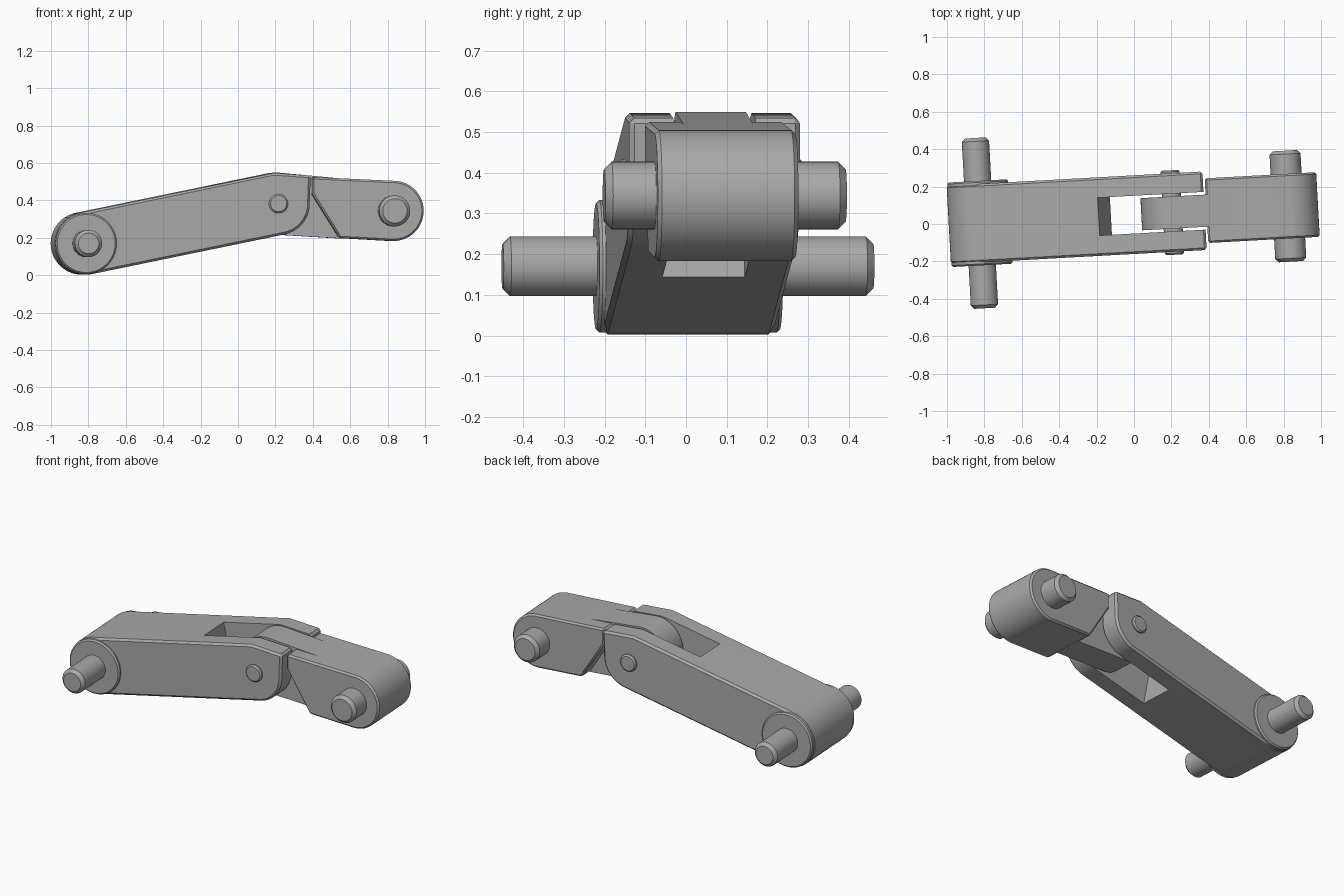
import bpy, bmesh
from math import cos, sin, radians

if "Cube" in bpy.data.objects:
    bpy.data.objects.remove(bpy.data.objects["Cube"])

TURN = 0.055               # whole assembly is turned slightly about z
REAR = (-0.825, 0.17)      # pin centres in the x-z plane
HINGE = (0.205, 0.383)
TIP = (0.824, 0.344)

steel = bpy.data.materials.new("grey steel")
steel.use_nodes = True
GREY = (0.4, 0.4, 0.4, 1)
steel.diffuse_color = GREY
steel.node_tree.nodes["Principled BSDF"].inputs["Base Color"].default_value = GREY


def arc(centre, r, start, end, n=24):
    """Points along an arc, angles in degrees."""
    angles = [radians(start + (end - start) * i / n) for i in range(n + 1)]
    return [(centre[0] + r * cos(a), centre[1] + r * sin(a)) for a in angles]


def activate(ob):
    bpy.ops.object.select_all(action='DESELECT')
    ob.select_set(True)
    bpy.context.view_layer.objects.active = ob


def plate(name, outline, half, bevel=0.0):
    """Extrude an x-z outline across y and chamfer its rims."""
    bm = bmesh.new()
    face = bm.faces.new([bm.verts.new((x, -half, z)) for x, z in outline])
    side = bmesh.ops.extrude_face_region(bm, geom=[face])
    verts = [g for g in side["geom"] if isinstance(g, bmesh.types.BMVert)]
    bmesh.ops.translate(bm, verts=verts, vec=(0, 2 * half, 0))
    bmesh.ops.recalc_face_normals(bm, faces=bm.faces)
    mesh = bpy.data.meshes.new(name)
    bm.to_mesh(mesh)
    bm.free()
    ob = bpy.data.objects.new(name, mesh)
    bpy.context.collection.objects.link(ob)
    mesh.materials.append(steel)
    ob.location = (0, 0.05, 0)
    ob.rotation_euler.z = TURN
    activate(ob)
    if bevel:
        mod = ob.modifiers.new("chamfer", 'BEVEL')
        mod.width = bevel
        mod.segments = 1
        mod.limit_method = 'ANGLE'
        mod.angle_limit = radians(40)
        bpy.ops.object.modifier_apply(modifier=mod.name)
    bpy.ops.object.shade_smooth_by_angle(angle=radians(25))
    return ob


def disc(name, centre, r, half, bevel):
    return plate(name, arc(centre, r, 0, 360, 64)[:-1], half, bevel)


# Long arm with a rounded rear end and a forked front end
long_arm = plate("long_arm",
                 arc(REAR, 0.167, 101.7, 281.7, 40)
                 + arc(HINGE, 0.168, -78, 0)
                 + [(0.378, 0.533), (0.18, 0.547)], 0.21, 0.012)

# Slot between the fork prongs, square to the arm's slope
slot = plate("slot_cutter", [(-0.215, 0.6), (-0.095, 0.0), (0.6, 0.0), (0.6, 0.7),
                             (-0.235, 0.7)], 0.101)
slot.hide_render = True
bpy.context.view_layer.update()
activate(long_arm)
cut = long_arm.modifiers.new("slot", 'BOOLEAN')
cut.operation = 'DIFFERENCE'
cut.solver = 'EXACT'
cut.object = slot
bpy.ops.object.modifier_apply(modifier=cut.name)
bpy.ops.object.shade_smooth_by_angle(angle=radians(25))
bpy.data.objects.remove(slot)

# Short arm: wide block with a rounded tip and a slanted underside
plate("short_arm",
      arc(TIP, 0.161, 86, -94, 40)[::-1]
      + [(0.388, 0.525), (0.388, 0.435), (0.535, 0.199)][::1], 0.173, 0.01)

# Narrow tongue that fits into the fork
plate("hinge_tongue",
      arc(HINGE, 0.166, 88, 270, 40) + [(0.55, 0.196), (0.55, 0.517)], 0.086)

# Raised rear boss and the three cross pins
disc("rear_boss", REAR, 0.163, 0.226, 0.008)
disc("rear_pin", REAR, 0.073, 0.456, 0.018)
disc("hinge_pin", HINGE, 0.051, 0.226, 0.008)
disc("tip_pin", TIP, 0.083, 0.297, 0.018)
